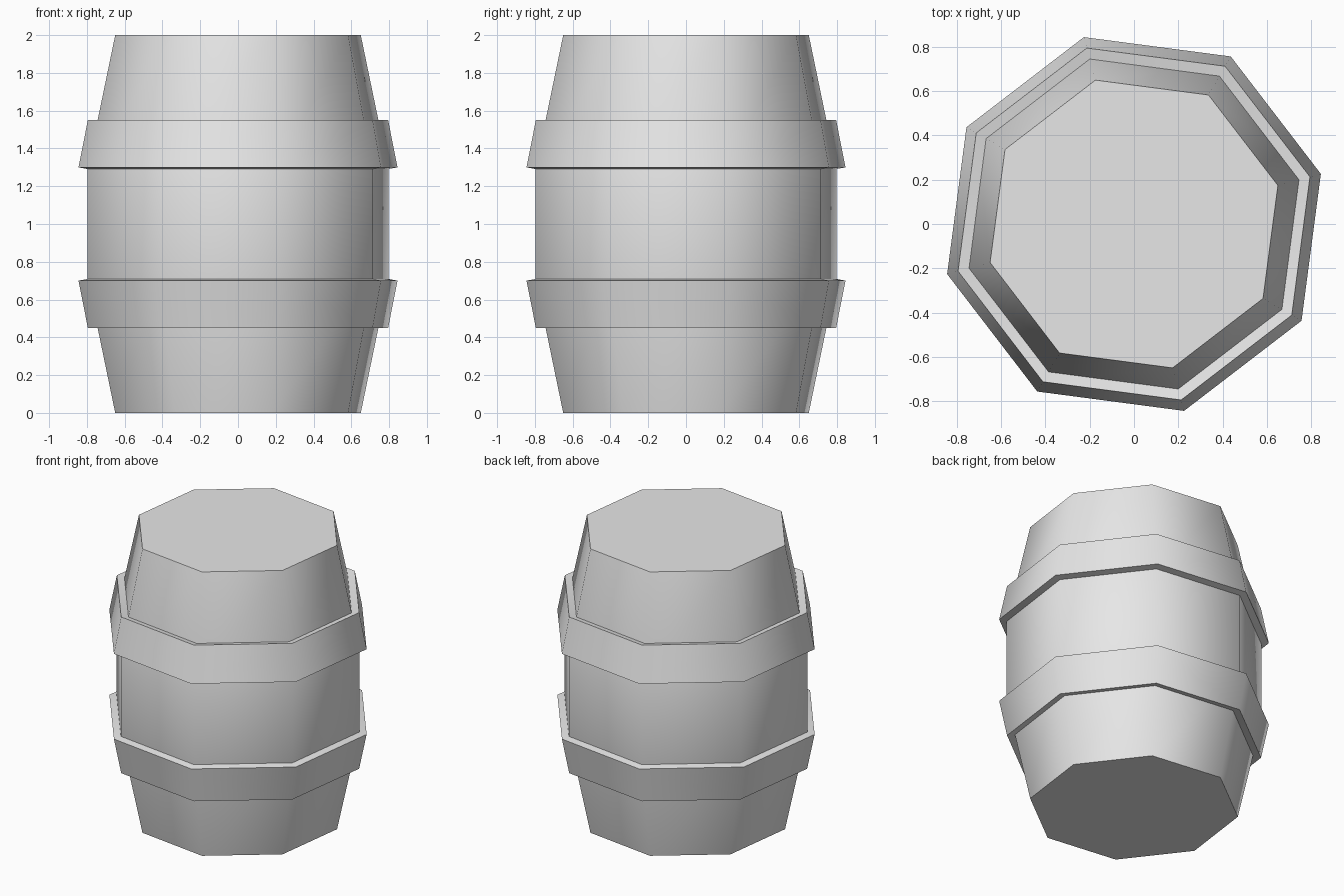
import bpy
import bmesh
from math import cos, sin, radians, tau

default_cube = bpy.data.objects.get("Cube")
if default_cube:
    bpy.data.objects.remove(default_cube, do_unlink=True)

SIDES = 8
TURN = radians(15)

grey = bpy.data.materials.new("plain grey")
grey.use_nodes = True
grey.diffuse_color = (0.8, 0.8, 0.8, 1)
grey.node_tree.nodes["Principled BSDF"].inputs["Base Color"].default_value = grey.diffuse_color


def lathe(name, profile, closed):
    """Turn (radius, height) points into an eight-sided solid."""
    bm = bmesh.new()
    rings = [[bm.verts.new((r * cos(TURN + tau * i / SIDES),
                            r * sin(TURN + tau * i / SIDES), z))
              for i in range(SIDES)] for r, z in profile]
    pairs = list(zip(rings, rings[1:]))
    if closed:
        pairs.append((rings[-1], rings[0]))
    else:
        bm.faces.new(rings[0])
        bm.faces.new(rings[-1])
    for low, high in pairs:
        for i in range(SIDES):
            j = (i + 1) % SIDES
            bm.faces.new((low[i], low[j], high[j], high[i]))
    bmesh.ops.recalc_face_normals(bm, faces=bm.faces)
    mesh = bpy.data.meshes.new(name)
    bm.to_mesh(mesh)
    bm.free()
    mesh.materials.append(grey)
    obj = bpy.data.objects.new(name, mesh)
    bpy.context.collection.objects.link(obj)

    # Rounded sides, crisp rims
    bpy.ops.object.select_all(action="DESELECT")
    obj.select_set(True)
    bpy.context.view_layer.objects.active = obj
    bpy.ops.object.shade_smooth_by_angle(angle=radians(50))
    return obj


# Barrel body: straight middle, tapered ends, flat lids
lathe("barrel_body", [(0.673, 0), (0.825, 0.71), (0.825, 1.29), (0.673, 2)], False)

# Hoops: tilted bands that follow the tapered ends
hoop = [(0.82, 1.29), (0.874, 1.30), (0.823, 1.55), (0.765, 1.538)]
lathe("upper_hoop", hoop, True)
lathe("lower_hoop", [(r, 2 - z) for r, z in hoop], True)
